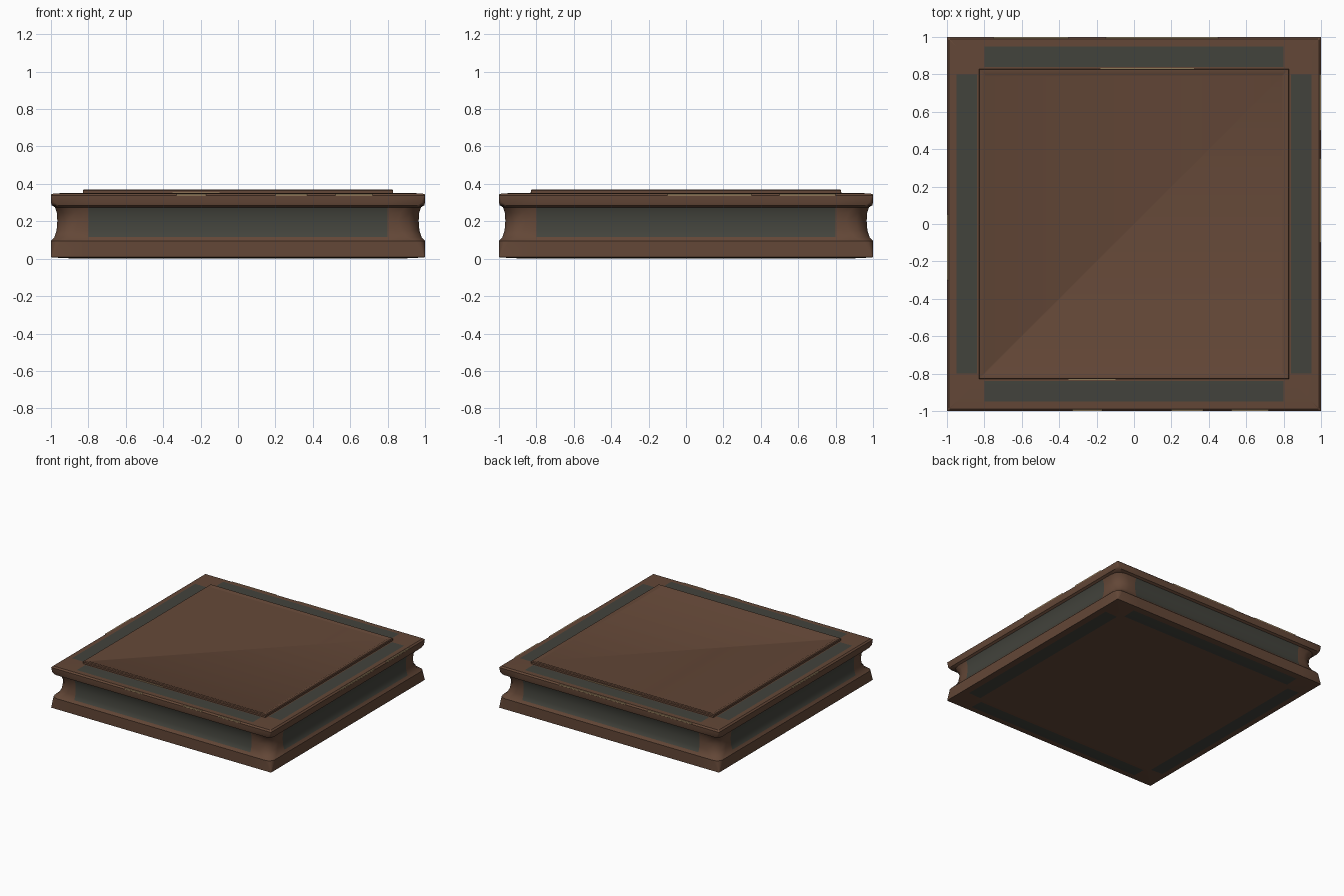
import bpy, bmesh, math

if "Cube" in bpy.data.objects:
    bpy.data.objects.remove(bpy.data.objects["Cube"])


def material(name, rgb):
    m = bpy.data.materials.new(name)
    m.diffuse_color = (*rgb, 1)
    m.use_nodes = True
    m.node_tree.nodes["Principled BSDF"].inputs["Base Color"].default_value = m.diffuse_color
    return m


brown = material("brown_wood", (0.125, 0.063, 0.038))
slate = material("slate_inlay", (0.055, 0.056, 0.045))
gold = material("worn_gold", (0.45, 0.33, 0.17))

ARC = 4  # points in each rounded corner


def ring(half, radius):
    """Rounded square with an extra point at each end of the inlay."""
    pts = []
    stop = min(0.8, half - radius - 0.003)
    for q in range(4):
        a0 = q * math.pi / 2
        c, s = math.cos(a0), math.sin(a0)
        local = [(half, -stop), (half, stop)]
        for i in range(ARC):
            a = i / (ARC - 1) * math.pi / 2
            local.append((half - radius + radius * math.cos(a),
                          half - radius + radius * math.sin(a)))
        pts += [(x * c - y * s, x * s + y * c) for x, y in local]
    return pts


def loft(name, rows):
    """Rows: half width, corner radius, height, inlay above this row."""
    bm = bmesh.new()
    loops = [[bm.verts.new((x, y, z)) for x, y in ring(h, r)]
             for h, r, z, _ in rows]
    n, per = len(loops[0]), ARC + 2
    for k in range(len(rows) - 1):
        for i in range(n):
            j = (i + 1) % n
            f = bm.faces.new((loops[k][i], loops[k][j],
                              loops[k + 1][j], loops[k + 1][i]))
            f.material_index = int(rows[k][3] and i % per == 0)
    bm.faces.new(loops[0][::-1])
    bm.faces.new(loops[-1])
    bmesh.ops.recalc_face_normals(bm, faces=bm.faces[:])
    me = bpy.data.meshes.new(name)
    bm.to_mesh(me)
    bm.free()
    me.materials.append(brown)
    me.materials.append(slate)
    ob = bpy.data.objects.new(name, me)
    bpy.context.collection.objects.link(ob)
    bpy.context.view_layer.objects.active = ob
    ob.select_set(True)
    bpy.ops.object.shade_smooth_by_angle(angle=math.radians(35))
    ob.select_set(False)
    return ob


# Grooved slab: underside, lower lip, waist, upper lip, top border
E = 0.004
loft("grooved_slab", [
    (0.80, E, 0.000, 0), (0.84, E, 0.000, 1), (0.95, E, 0.004, 0),
    (1.00, E, 0.008, 0), (1.00, 0.05, 0.095, 0), (0.982, 0.08, 0.115, 1),
    (0.970, 0.10, 0.15, 1), (0.966, 0.11, 0.20, 1), (0.968, 0.10, 0.245, 1),
    (0.978, 0.08, 0.275, 0), (0.996, 0.04, 0.285, 0), (1.00, 0.02, 0.30, 0),
    (1.00, E, 0.338, 0), (0.988, E, 0.349, 0), (0.95, E, 0.350, 1),
    (0.84, E, 0.350, 0), (0.82, E, 0.350, 0)])

# Raised top panel with a slim rim
loft("top_panel", [
    (0.83, E, 0.345, 0), (0.83, E, 0.364, 0), (0.825, E, 0.370, 0),
    (0.805, E, 0.370, 0), (0.795, E, 0.365, 0)])

# Worn gold flecks: side (quarter turns from front), start, end, offset, height
flecks = [
    (0, -0.33, -0.17, 0.995, 0.342), (0, 0.20, 0.37, 0.995, 0.342),
    (0, 0.52, 0.72, 0.995, 0.342), (0, -0.35, -0.10, 0.829, 0.351),
    (1, -0.10, 0.35, 0.995, 0.342), (1, 0.50, 0.80, 0.995, 0.342),
    (2, -0.45, 0.15, 0.995, 0.342), (2, 0.35, 0.75, 0.995, 0.342),
    (2, -0.32, 0.18, 0.829, 0.351), (3, -0.05, 0.30, 0.995, 0.342)]
bm = bmesh.new()
for side, a, b, off, z in flecks:
    vs = bmesh.ops.create_cube(bm, size=1)["verts"]
    t = side * math.pi / 2
    for v in vs:
        x = (a + b) / 2 + v.co.x * (b - a)
        y = -off + v.co.y * 0.009
        v.co = (x * math.cos(t) - y * math.sin(t),
                x * math.sin(t) + y * math.cos(t), z + v.co.z * 0.008)
me = bpy.data.meshes.new("edge_flecks")
bm.to_mesh(me)
bm.free()
me.materials.append(gold)
bpy.context.collection.objects.link(bpy.data.objects.new("edge_flecks", me))
